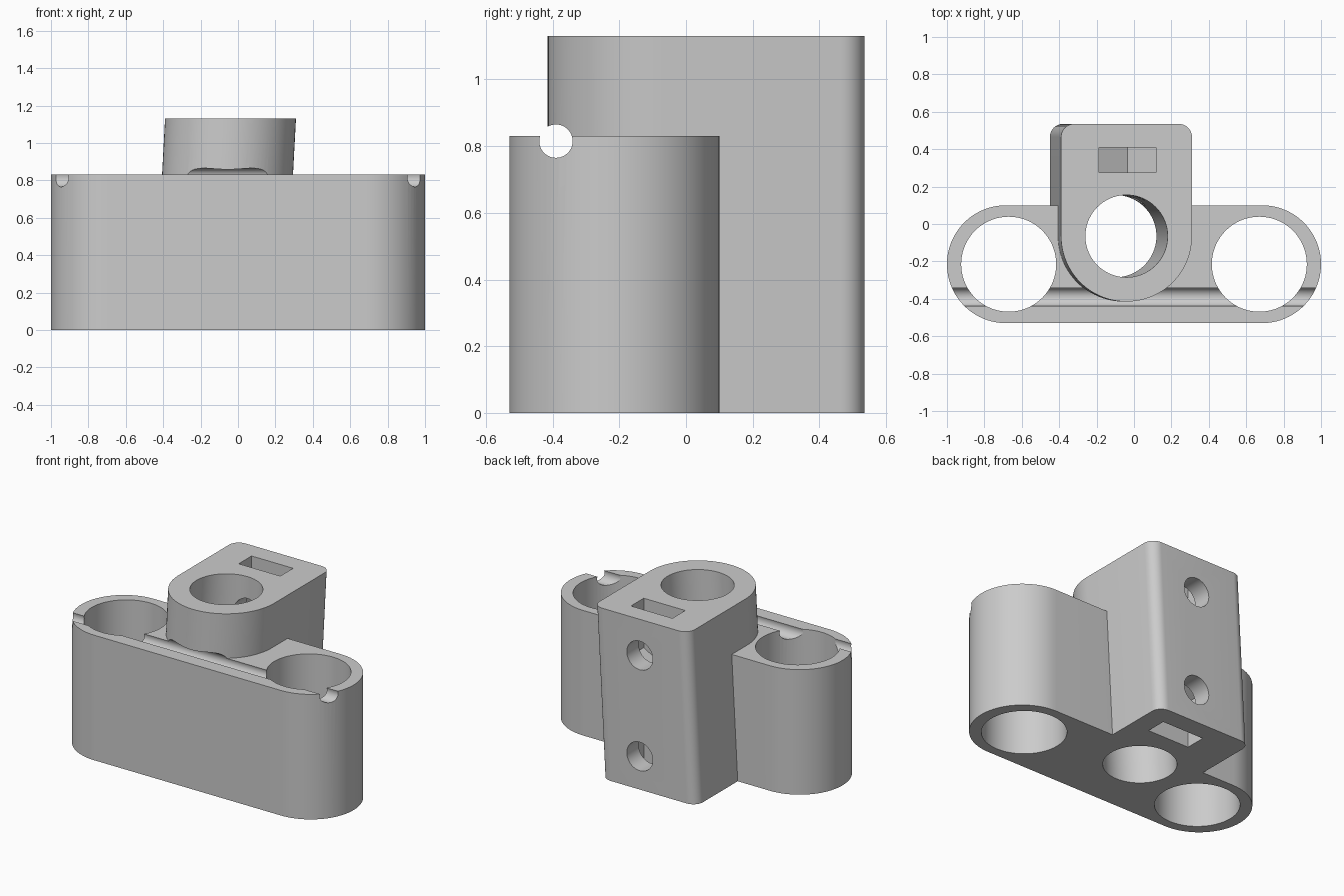
import bpy, math
from math import pi, cos, sin, radians
from mathutils import Matrix

cube = bpy.data.objects.get("Cube")
if cube:
    bpy.data.objects.remove(cube, do_unlink=True)

HEIGHT_BODY, HEIGHT_BLOCK = 0.83, 1.13
BLOCK_TOP_X, BLOCK_BOTTOM_X = -0.04, -0.10
NUT_X = -0.035

grey = bpy.data.materials.new("plain grey")
grey.use_nodes = True
colour = (0.6, 0.6, 0.6, 1)
grey.diffuse_color = colour
grey.node_tree.nodes["Principled BSDF"].inputs["Base Color"].default_value = colour


def arc(cx, cy, r, start, end, n):
    """Points on an arc, angles in degrees."""
    angles = [radians(start + (end - start) * i / n) for i in range(n + 1)]
    return [(cx + r * cos(a), cy + r * sin(a)) for a in angles]


def prism(name, outline, z0, z1, x0=0.0, x1=0.0):
    """Extrude an outline from z0 to z1, sliding it from x0 to x1 on the way."""
    n = len(outline)
    verts = [(x + x0, y, z0) for x, y in outline] + [(x + x1, y, z1) for x, y in outline]
    faces = [list(range(n))[::-1], list(range(n, 2 * n))]
    faces += [[i, (i + 1) % n, n + (i + 1) % n, n + i] for i in range(n)]
    mesh = bpy.data.meshes.new(name)
    mesh.from_pydata(verts, [], faces)
    mesh.materials.append(grey)
    obj = bpy.data.objects.new(name, mesh)
    bpy.context.collection.objects.link(obj)
    return obj


def circle(cx, cy, r, n=72):
    return arc(cx, cy, r, 0, 360, n)[:-1]


def combine(target, tool, operation):
    """Apply a boolean and discard the tool."""
    tool.hide_render = True
    mod = target.modifiers.new(operation, 'BOOLEAN')
    mod.operation, mod.solver, mod.object = operation, 'EXACT', tool
    bpy.context.view_layer.objects.active = target
    bpy.ops.object.modifier_apply(modifier=mod.name)
    bpy.data.objects.remove(tool, do_unlink=True)


# Wide base with round ends
stadium = arc(0.685, -0.215, 0.315, -90, 90, 40) + arc(-0.685, -0.215, 0.315, 90, 270, 40)
bracket = prism("bracket_body", stadium, 0, HEIGHT_BODY)

# Leaning block with a round front and softened back corners
block = (arc(0, -0.065, 0.35, 180, 360, 48)
         + arc(0.28, 0.465, 0.07, 0, 90, 10) + arc(-0.28, 0.465, 0.07, 90, 180, 10))
combine(bracket, prism("leaning_block", block, 0, HEIGHT_BLOCK,
                       BLOCK_BOTTOM_X, BLOCK_TOP_X), 'UNION')

# Upright bores at both ends
for side in (-1, 1):
    combine(bracket, prism("end_bore", circle(side * 0.67, -0.215, 0.254), -0.2, 1.4), 'DIFFERENCE')

# Leaning bore through the block
lean = (BLOCK_TOP_X - BLOCK_BOTTOM_X) / HEIGHT_BLOCK
combine(bracket, prism("leaning_bore", circle(0, -0.065, 0.22), -0.2, 1.4,
                       BLOCK_BOTTOM_X - 0.2 * lean, BLOCK_BOTTOM_X + 1.4 * lean), 'DIFFERENCE')

# Wire groove along the top of the base
groove = prism("groove", circle(0, 0, 0.05, 48), -1.2, 1.2)
groove.data.transform(Matrix.Translation((0, -0.39, 0.815)) @ Matrix.Rotation(pi / 2, 4, 'Y'))
combine(bracket, groove, 'DIFFERENCE')

# Nut slots with pointed ends, and the bolt holes that meet them
half, point = 0.1525, 0.176
for z, outward in ((0.89, 1), (0.22, -1)):
    end = outward * 0.5
    pocket = [(-half, end), (-half, -outward * point / 2), (0, -outward * point),
              (half, -outward * point / 2), (half, end)]
    if outward < 0:
        pocket.reverse()
    pocket.reverse()
    slot = prism("nut_slot", pocket[::-1], -0.0675, 0.0675)
    hole = prism("bolt_hole", circle(0, 0, 0.095, 48), -0.3, 0.3)
    for tool, y in ((slot, 0.3425), (hole, 0.345)):
        tool.data.transform(Matrix.Translation((NUT_X, y, z)) @ Matrix.Rotation(pi / 2, 4, 'X'))
        combine(bracket, tool, 'DIFFERENCE')

# Smooth curves, crisp edges
bpy.ops.object.select_all(action='DESELECT')
bracket.select_set(True)
bpy.context.view_layer.objects.active = bracket
bpy.ops.object.shade_smooth_by_angle(angle=radians(25))
